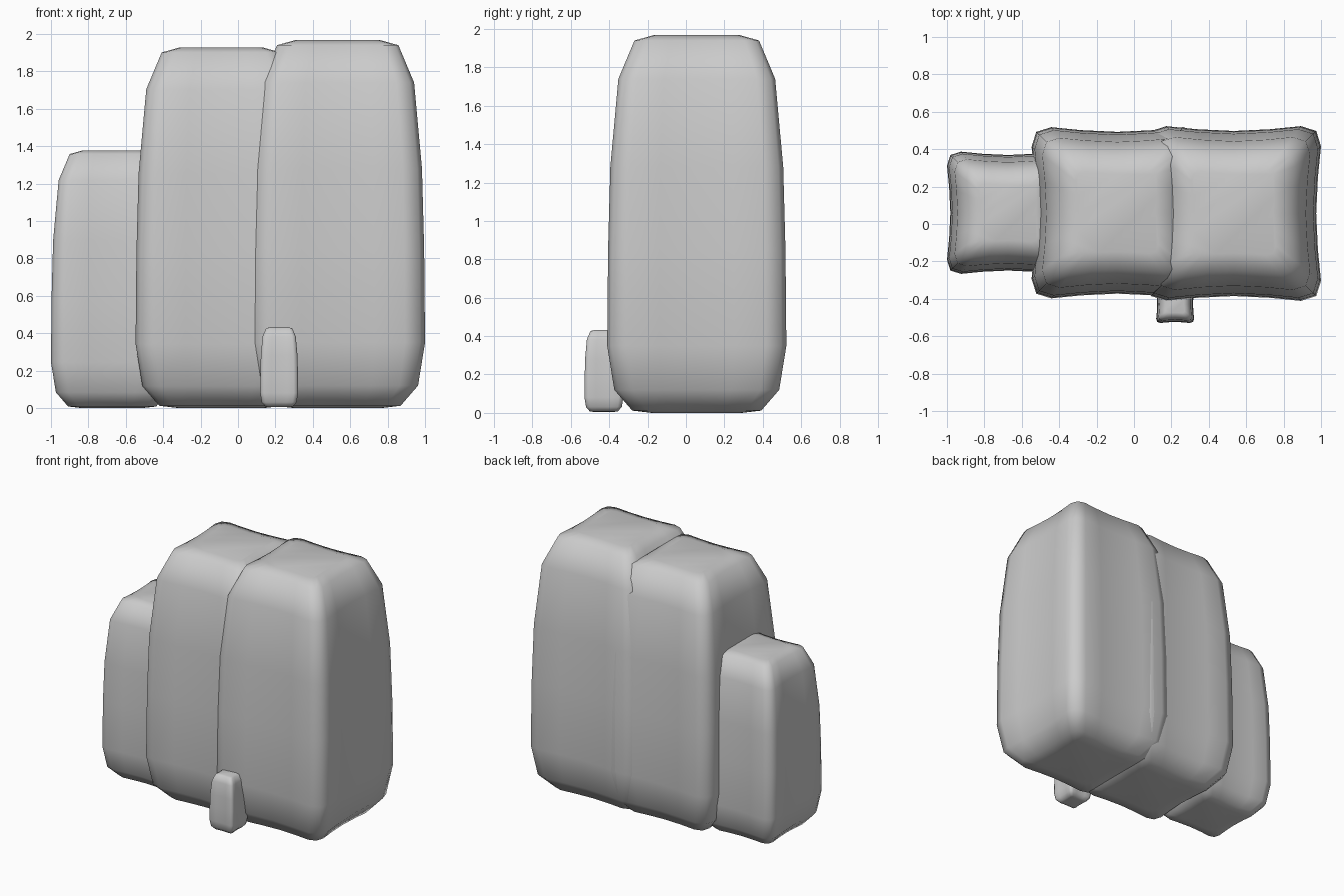
import bpy, bmesh

if "Cube" in bpy.data.objects:
    bpy.data.objects.remove(bpy.data.objects["Cube"])

# Plan outline of one quarter side (unit half-width): corners flare out, sides are pinched in
SIDE = [(1.0, -0.77), (0.965, -0.42), (0.945, 0.0), (0.965, 0.42), (1.0, 0.77), (0.945, 0.945)]
# Vertical profile of the full-size block: (height, width factor)
PROFILE = [(0.0, 0.50), (0.012, 0.72), (0.12, 0.92), (0.35, 1.0), (0.85, 0.99),
           (1.28, 0.965), (1.74, 0.875), (1.94, 0.695), (1.968, 0.48)]
HALF = 0.467


def outline():
    pts = list(SIDE)
    loop = []
    for _ in range(4):
        loop += pts
        pts = [(-y, x) for x, y in pts]
    return loop


def block(name, x, y, z, scale):
    bm = bmesh.new()
    rings = []
    for h, w in PROFILE:
        r = HALF * w * scale
        rings.append([bm.verts.new((px * r, py * r, h * scale)) for px, py in outline()])
    n = len(rings[0])
    for a, b in zip(rings, rings[1:]):
        for i in range(n):
            j = (i + 1) % n
            bm.faces.new((a[i], a[j], b[j], b[i]))
    # flat bottom and top caps
    bm.faces.new(rings[0][::-1])
    bm.faces.new(rings[-1])
    for f in bm.faces:
        f.smooth = True
    mesh = bpy.data.meshes.new(name)
    bm.to_mesh(mesh)
    bm.free()
    ob = bpy.data.objects.new(name, mesh)
    ob.location = (x, y, z)
    bpy.context.collection.objects.link(ob)


# Row of overlapping pillow-shaped blocks, largest on the right, tiny one in front
block("right_block", 0.533, 0.056, 0.0, 1.0)
block("middle_block", -0.09, 0.06, 0.0, 0.98)
block("left_block", -0.673, 0.06, 0.0, 0.70)
block("small_front_block", 0.22, -0.428, 0.005, 0.217)
